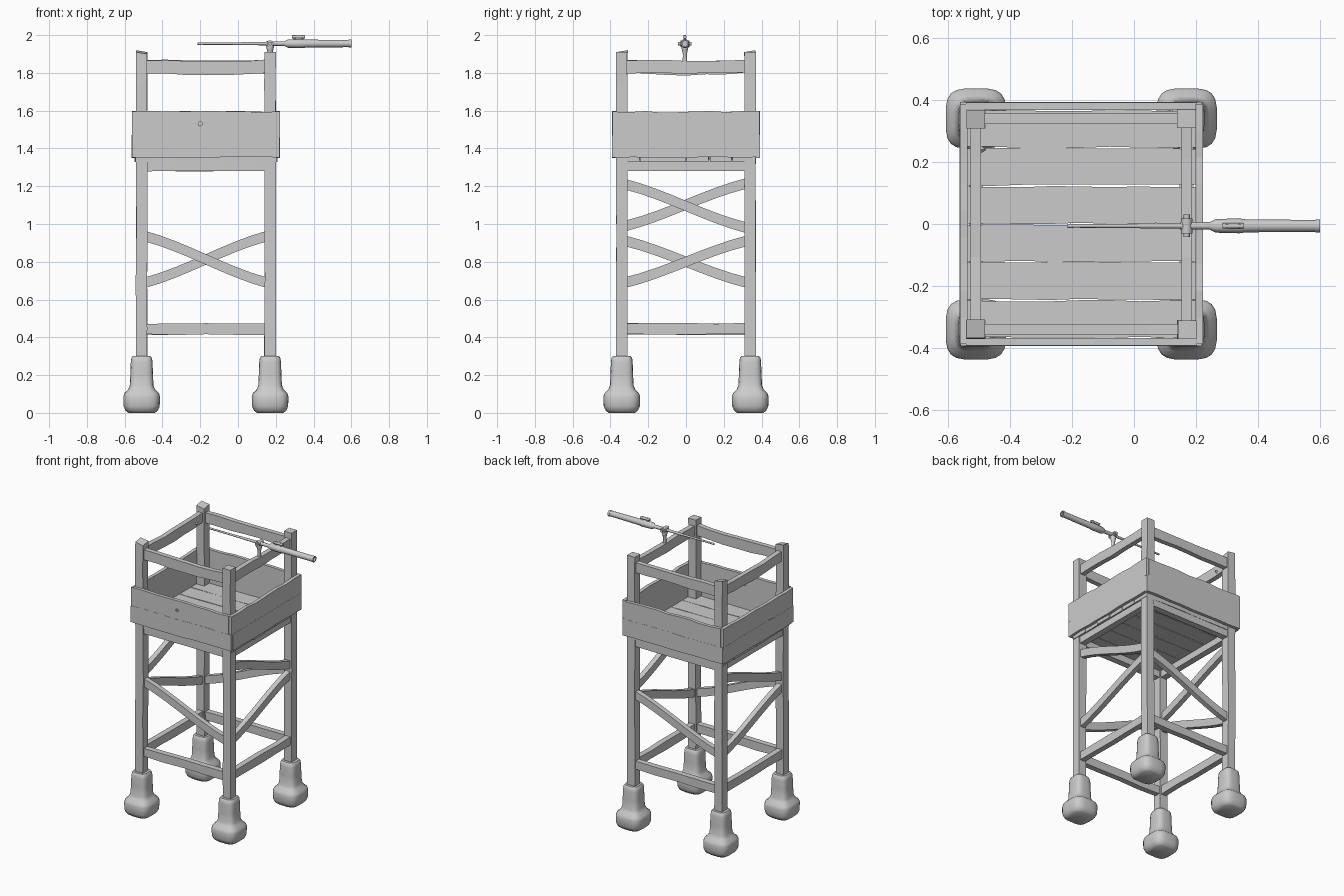
import bpy, bmesh, math, random
from mathutils import Vector

if "Cube" in bpy.data.objects:
    bpy.data.objects.remove(bpy.data.objects["Cube"])

random.seed(4)
XL, XR, Y = -0.51, 0.17, 0.34        # post centre lines
H = 0.03                             # post half width


def jit(a):
    return random.uniform(-a, a)


def loft(name, rings, smooth=False):
    """Skin a list of closed rings and cap both ends."""
    bm = bmesh.new()
    vs = [[bm.verts.new(p) for p in r] for r in rings]
    n = len(rings[0])
    for a, b in zip(vs, vs[1:]):
        for i in range(n):
            j = (i + 1) % n
            bm.faces.new((a[i], a[j], b[j], b[i]))
    bm.faces.new(vs[0])
    bm.faces.new(vs[-1])
    bmesh.ops.recalc_face_normals(bm, faces=bm.faces)
    me = bpy.data.meshes.new(name)
    bm.to_mesh(me)
    bm.free()
    ob = bpy.data.objects.new(name, me)
    bpy.context.collection.objects.link(ob)
    if smooth:
        bpy.ops.object.select_all(action='DESELECT')
        ob.select_set(True)
        bpy.context.view_layer.objects.active = ob
        bpy.ops.object.shade_smooth_by_angle(angle=math.radians(40))
    return ob


def board(name, axis, off, rows, thick):
    """Upright board along x or y; rows are (distance, low z, high z)."""
    t = thick / 2
    rings = []
    for u, lo, hi in rows:
        ring = [(off - t, lo), (off + t, lo), (off + t, hi), (off - t, hi)]
        rings.append([(u, o, z) if axis == 'x' else (o, u, z) for o, z in ring])
    return loft(name, rings)


def rough(u0, u1, lo, hi, n=7, a=0.004):
    """Rows of a board with hand-cut edges."""
    return [(u0 + (u1 - u0) * i / n, lo + jit(a), hi + jit(a)) for i in range(n + 1)]


def brace(name, axis, off, z0, z1, h=0.028):
    """Slightly bent diagonal between two posts."""
    a, b = (XL + H - .01, XR - H + .01) if axis == 'x' else (-Y + H - .01, Y - H + .01)
    rows = []
    for i in range(9):
        t = i / 8
        s = 0.7 * t + 0.3 * t * t * (3 - 2 * t)
        z = z0 + (z1 - z0) * s
        rows.append((a + (b - a) * t, z - h, z + h))
    return board(name, axis, off, rows, 0.035)


def lathe(name, origin, axis, prof, n=12):
    """Round part; profile is (distance along axis, radius)."""
    q = Vector((0, 0, 1)).rotation_difference(Vector(axis))
    o = Vector(origin)
    return loft(name, [[o + q @ Vector((r * math.cos(2 * math.pi * i / n),
                                        r * math.sin(2 * math.pi * i / n), d))
                        for i in range(n)] for d, r in prof], True)


def squarish(cx, cy, z, r, n=20, e=0.55):
    pts = []
    for i in range(n):
        a = 2 * math.pi * (i + .5) / n
        c, s = math.cos(a), math.sin(a)
        pts.append((cx + r * math.copysign(abs(c) ** e, c),
                    cy + r * math.copysign(abs(s) ** e, s), z))
    return pts


# posts and padded feet
FOOT = [(0, .07), (.012, .086), (.035, .096), (.085, .098), (.105, .092), (.122, .073),
        (.145, .063), (.21, .060), (.27, .058), (.29, .055), (.30, .048)]
for sx, cx in (("left", XL), ("right", XR)):
    for sy, cy in (("front", -Y), ("back", Y)):
        rings = []
        for z in (.2, .45, .7, .95, 1.2, 1.5, 1.75, 1.91):
            dx, dy = jit(.002), jit(.002)
            rings.append([(cx + dx + i * H, cy + dy + j * H,
                           z + (.005 * (j - i) * (cx < 0) if z > 1.9 else 0))
                          for i, j in ((-1, -1), (1, -1), (1, 1), (-1, 1))])
        loft(f"{sy}_{sx}_post", rings)
        loft(f"{sy}_{sx}_foot", [squarish(cx, cy, z, r) for z, r in FOOT], True)

# horizontal beams and top rails on all four sides
SIDES = [("front", 'x', -Y, XL, XR), ("back", 'x', Y, XL, XR),
         ("left", 'y', XL, -Y, Y), ("right", 'y', XR, -Y, Y)]
for s, ax, off, a, b in SIDES:
    a, b = a + H - .01, b - H + .01
    board(s + "_lower_beam", ax, off, rough(a, b, .415, .474, 4, .003), .04)
    board(s + "_floor_beam", ax, off, rough(a, b, 1.28, 1.345, 2, .001), .045)
    sag = .02 if s in ("front", "left") else .005
    rows = []
    for i in range(7):
        t = i / 6
        d = sag * math.sin(math.pi * t)
        rows.append((a + (b - a) * t, 1.80 - d * .6 + jit(.004), 1.868 - d * .4 + jit(.003)))
    board(s + "_top_rail", ax, off, rows, .034)

# diagonal braces
brace("front_brace", 'x', -Y, .935, .69)
brace("back_brace", 'x', Y, .69, .935)
brace("right_lower_brace", 'y', XR, .69, .91)
brace("left_lower_brace", 'y', XL, .91, .69)
brace("right_upper_brace", 'y', XR, 1.21, .98)
brace("left_upper_brace", 'y', XL, .99, 1.215)

# floor planks with ragged gaps
N = 6
W = 2 * .368 / N
for k in range(N):
    y0 = -.368 + k * W
    rings = []
    x0, x1 = XL - .035 + jit(.004), XR + .035 + jit(.004)
    for i in range(9):
        x = x0 + (x1 - x0) * i / 8
        lo = y0 + random.choice((.0003, .0015, .004))
        hi = y0 + W - random.choice((.0003, .0015, .004))
        rings.append([(x, lo, 1.328), (x, hi, 1.328), (x, hi, 1.357), (x, lo, 1.357)])
    loft(f"floor_plank_{k + 1}", rings)

# parapet: two overlapping boards per side, nailed outside the posts
for s, ax, off, a, b in SIDES:
    out = -1 if off < 0 else 1
    lo_ext, hi_ext = (.050, .032) if ax == 'x' else (.034, .048)
    board(s + "_lower_wall_board", ax, off + out * .042,
          rough(a - lo_ext, b + lo_ext, 1.352, 1.468, 8, .003), .022)
    w = board(s + "_upper_wall_board", ax, off + out * .040,
              rough(a - hi_ext, b + hi_ext, 1.462, 1.594, 9, .005), .024)
    if s == "front":
        # knot hole
        cut = lathe("knot_cutter", (-.2, -.45, 1.53), (0, 1, 0), [(0, .011), (.2, .011)], 8)
        cut.hide_render = True
        cut.hide_set(True)
        m = w.modifiers.new("knot", 'BOOLEAN')
        m.object = cut
        m.operation = 'DIFFERENCE'
        m.solver = 'EXACT'

# splinter on the left rail
lathe("rail_splinter", (XL + .012, .24, 1.82), (1, 0, .2), [(0, .014), (.02, .002)], 4)

# swivel mount on the right rail
GZ, GY = 1.955, -.006
lathe("mount_stem", (XR, GY, 1.85), (0, 0, 1), [(0, .013), (.05, .011), (.07, .016), (.09, .021), (.1, .018)], 10)
lathe("mount_pivot", (XR, GY - .036, GZ), (0, 1, 0),
      [(0, .010), (.012, .010), (.012, .018), (.06, .018), (.06, .010), (.072, .010)], 10)

# long gun: thin barrel, sleeve and thick rear tube
lathe("gun_barrel", (0, GY, GZ), (1, 0, 0),
      [(-.215, .006), (-.205, .007), (-.195, .006), (.02, .007), (.02, .008), (.15, .009),
       (.15, .013), (.2, .012), (.245, .012)])
lathe("gun_body", (0, GY, GZ), (1, 0, 0),
      [(.24, .010), (.265, .022), (.34, .024), (.36, .021), (.585, .019), (.585, .021),
       (.6, .021), (.6, .014), (.57, .014)])

# sighting tube on two short stands
lathe("sight_tube", (0, GY, 1.991), (1, 0, 0), [(.285, .009), (.355, .009)], 10)
for i, x in enumerate((.30, .34)):
    lathe(f"sight_stand_{i + 1}", (x, GY, GZ + .015), (0, 0, 1), [(0, .006), (.03, .006)], 8)
